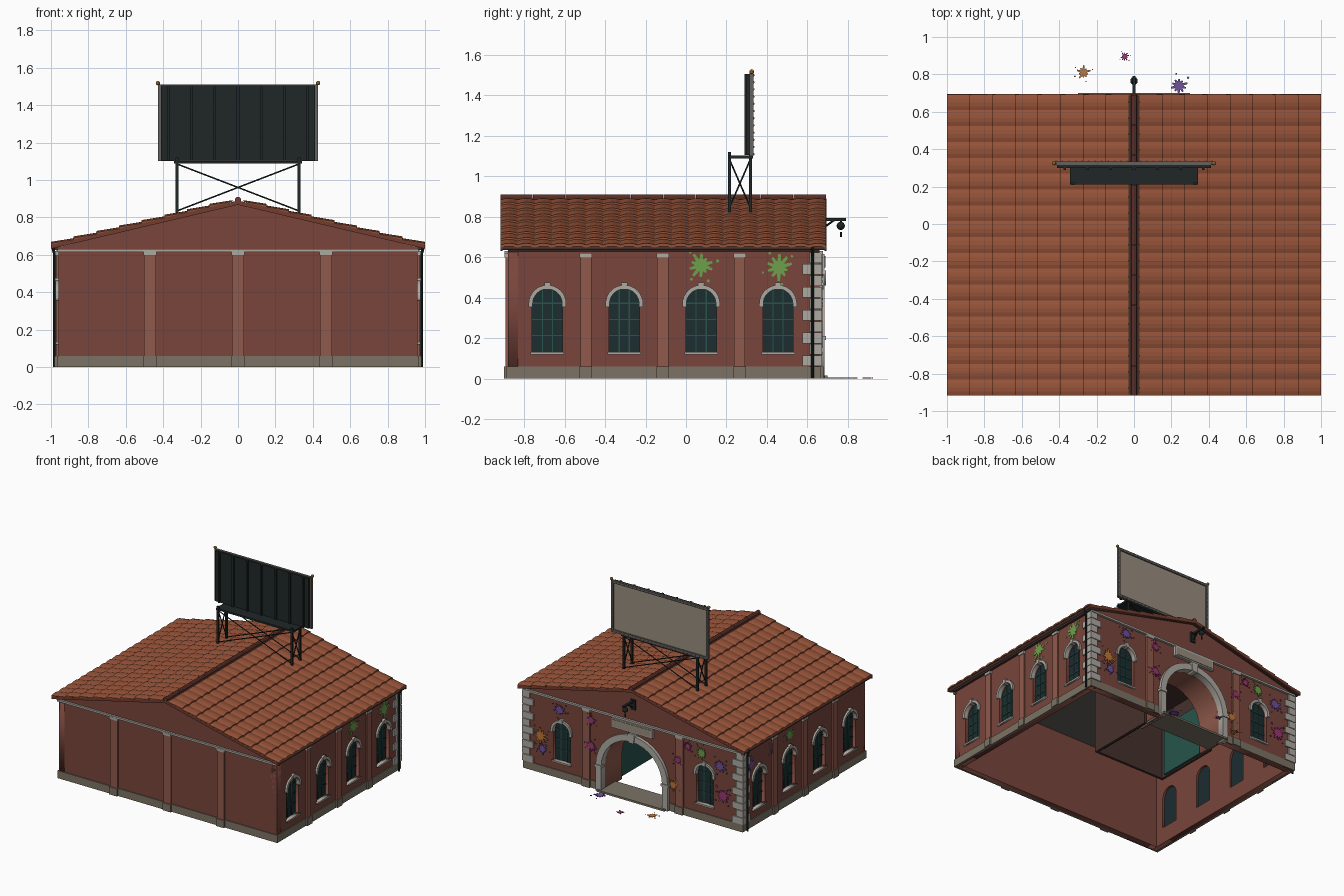
import bpy, bmesh, math, random
from mathutils import Matrix, Vector

if "Cube" in bpy.data.objects:
    bpy.data.objects.remove(bpy.data.objects["Cube"])
random.seed(4)

COL = dict(brick=(.19, .06, .045), pier=(.28, .1, .07), stone=(.42, .4, .36), plinth=(.2, .17, .13),
           metal=(.014, .02, .02), glass=(.012, .026, .03), cream=(.32, .27, .21), brass=(.4, .22, .05),
           green=(.02, .09, .07), grey=(.13, .12, .11), dark=(.06, .03, .025),
           tile0=(.3, .085, .04), tile1=(.23, .06, .03), tile2=(.36, .12, .055), tile3=(.17, .045, .028),
           p_green=(.15, .35, .07), p_purple=(.16, .08, .32), p_pink=(.32, .04, .17), p_orange=(.5, .18, .04))

def mat(c):
    m = bpy.data.materials.get(c) or bpy.data.materials.new(c)
    m.diffuse_color = (*COL[c], 1)
    m.use_nodes = True
    m.node_tree.nodes["Principled BSDF"].inputs["Base Color"].default_value = m.diffuse_color
    return m

def add(name, mesh, *cols):
    mesh.materials.clear()
    for c in cols:
        mesh.materials.append(mat(c))
    ob = bpy.data.objects.new(name, mesh)
    bpy.context.collection.objects.link(ob)
    return ob

def from_bm(name, bm, *cols):
    me = bpy.data.meshes.new(name)
    bm.to_mesh(me)
    bm.free()
    return add(name, me, *cols)

def boxes(name, items, c):
    bm = bmesh.new()
    for x0, x1, y0, y1, z0, z1 in items:
        m = Matrix.Translation(((x0 + x1) / 2, (y0 + y1) / 2, (z0 + z1) / 2))
        m = m @ Matrix.Diagonal((abs(x1 - x0), abs(y1 - y0), abs(z1 - z0), 1))
        bmesh.ops.create_cube(bm, size=1, matrix=m)
    return from_bm(name, bm, c)

def rods(name, segs, r, c, n=8):
    bm = bmesh.new()
    for a, b in segs:
        a, b = Vector(a), Vector(b)
        m = Matrix.Translation((a + b) / 2) @ (b - a).to_track_quat('Z', 'Y').to_matrix().to_4x4()
        bmesh.ops.create_cone(bm, cap_ends=True, segments=n, radius1=r, radius2=r, depth=(b - a).length, matrix=m)
    return from_bm(name, bm, c)

def balls(name, pts, r, c, sub=1):
    bm = bmesh.new()
    for p in pts:
        bmesh.ops.create_icosphere(bm, subdivisions=sub, radius=r, matrix=Matrix.Translation(p))
    return from_bm(name, bm, c)

def panel(name, loops, plane, pos, thick, c):
    """Filled outline with holes, extruded across the given plane."""
    cu = bpy.data.curves.new(name, 'CURVE')
    cu.dimensions, cu.fill_mode, cu.extrude = '2D', 'BOTH', thick / 2
    for lp in loops:
        sp = cu.splines.new('POLY')
        sp.points.add(len(lp) - 1)
        for p, (u, v) in zip(sp.points, lp):
            p.co = (u, v, 0, 1)
        sp.use_cyclic_u = True
    ob = bpy.data.objects.new(name, cu)
    bpy.context.collection.objects.link(ob)
    dg = bpy.context.evaluated_depsgraph_get()
    me = bpy.data.meshes.new_from_object(ob.evaluated_get(dg))
    bpy.data.objects.remove(ob)
    me.transform({'x': Matrix(((0, 0, 1, pos), (1, 0, 0, 0), (0, 1, 0, 0), (0, 0, 0, 1))),
                  'y': Matrix(((1, 0, 0, 0), (0, 0, -1, pos), (0, 1, 0, 0), (0, 0, 0, 1))),
                  'z': Matrix.Translation((0, 0, pos))}[plane])
    return add(name, me, c)

def arch(u, r, z0, spring, n=16):
    """Round-headed outline, from left foot over the top to right foot."""
    arc = [(u - r * math.cos(math.pi * i / n), spring + r * math.sin(math.pi * i / n)) for i in range(n + 1)]
    return [(u - r, z0)] + arc + [(u + r, z0)]

def ring(u, r0, r1, z0, spring):
    return arch(u, r1, z0, spring) + arch(u, r0, z0, spring)[::-1]

def splat(plane, pos, u, v, r, c, drip=True):
    pts, n = [], 10
    for i in range(n):
        pk = random.uniform(.7, 1.15)
        for f, d in ((.5, 0), (pk, .3), (pk, .6)):
            a = 2 * math.pi * (i + d) / n
            pts.append((u + r * f * math.cos(a), v + r * f * math.sin(a)))
    loops = [pts]
    for i in range(4):
        a, k = 1.6 * i + random.random(), r * random.uniform(.08, .15)
        cu, cv = u + 1.4 * r * math.cos(a), v + 1.4 * r * math.sin(a)
        loops.append([(cu + k * math.cos(t), cv + k * math.sin(t)) for t in (0, 1.05, 2.1, 3.14, 4.2, 5.25)])
    panel("paint_splat", loops, plane, pos, .004, c)

T, WX, WY0, WY1, TOP = .05, .96, -.88, .66, .64
SIDE_WIN, SIDE_PIER = (-.685, -.305, .075, .455), (-.495, -.115, .265)

# Walls: gable ends and window sides
gable = [(WX, TOP), (0, .88), (-WX, TOP)]
door = arch(0, .27, 0, .2, 24)
panel("entrance_wall", [[(-WX, 0)] + door + [(WX, 0)] + gable] + [arch(u, .075, .13, .37) for u in (-.63, .63)],
      'y', WY1 - T / 2, T, 'brick')
panel("plain_wall", [[(-WX, 0), (WX, 0)] + gable], 'y', WY0 + T / 2, T, 'brick')
for s in (-1, 1):
    panel("side_wall", [[(WY0, 0), (WY1, 0), (WY1, TOP), (WY0, TOP)]] + [arch(u, .075, .13, .37) for u in SIDE_WIN],
          'x', s * (WX - T / 2), T, 'brick')
boxes("ceiling", [(-.92, .92, -.84, .62, .62, .63)], 'grey')

# Windows: glass, bars, stone hood and sill
def window(plane, face, s, u):
    panel("window_glass", [arch(u, .076, .129, .37)], plane, face - s * .03, .006, 'glass')
    bars = [[(u + d - .003, .13), (u + d + .003, .13), (u + d + .003, .435), (u + d - .003, .435)] for d in (-.025, .025)]
    panel("window_bars", bars, plane, face - s * .025, .006, 'green')
    bars = [[(u - .075, z), (u + .075, z), (u + .075, z + .006), (u - .075, z + .006)] for z in (.21, .29, .37)]
    panel("window_bars", bars, plane, face - s * .024, .006, 'green')
    key = [(u - .012, .44), (u + .012, .44), (u + .016, .475), (u - .016, .475)]
    panel("window_hood", [ring(u, .073, .093, .355, .37)], plane, face, .03, 'stone')
    panel("window_keystone", [key], plane, face, .038, 'stone')
    panel("window_sill", [[(u - .083, .12), (u + .083, .12), (u + .083, .133), (u - .083, .133)]], plane, face, .03, 'stone')
for s in (-1, 1):
    window('y', WY1, 1, s * .63)
    for u in SIDE_WIN:
        window('x', s * WX, s, u)

# Piers with caps and feet, plinth, cornice, quoins
piers, caps, feet, quoins = [], [], [], []
def pier(u, face, s, side, w):
    for lst, z0, z1, out, g in ((piers, .06, .605, .012, 0), (caps, .6, .62, .018, .003), (feet, 0, .06, .02, .003)):
        a, b = (u - w / 2 - g, u + w / 2 + g), (face - s * .01, face + s * out)
        lst.append((*b, *a, z0, z1) if side else (*a, *b, z0, z1))
for x in (-.47, 0, .47):
    pier(x, WY0, -1, False, .065)
for s in (-1, 1):
    pier(s * .41, WY1, 1, False, .065)
    for y in SIDE_PIER:
        pier(y, s * WX, s, True, .055)
    feet += [(s * .95, s * .967, WY0 - .007, WY1 + .007, 0, .06), (s * .32, s * WX, .65, WY1 + .007, 0, .06)]
    for i in range(10):
        w, z = (.085, .05)[i % 2], .062 + i * .0565
        quoins.append((s * (WX - w), s * .972, WY1 - w, .672, z, z + .052))
feet.append((-WX, WX, WY0 - .007, WY0 + .01, 0, .06))
boxes("piers", piers, 'pier')
boxes("pier_caps", caps, 'stone')
boxes("plinth", feet, 'plinth')
boxes("quoins", quoins, 'stone')
boxes("gable_cornice", [(-.965, .965, WY0 - .016, WY0, .615, .63), (-.965, .965, WY1, WY1 + .018, .617, .632)], 'stone')
boxes("eave_cornice", [(s * .95, s * .98, WY0, WY1, .625, .645) for s in (-1, 1)], 'dark')

# Entrance arch, passage, room behind, threshold, sign board
panel("entrance_arch", [ring(0, .268, .318, 0, .2)], 'y', .66, .05, 'stone')
panel("entrance_keystone", [[(-.022, .46), (.022, .46), (.03, .535), (-.03, .535)]], 'y', .66, .065, 'stone')
boxes("arch_imposts", [(s * .262, s * .325, .65, .692, .19, .21) for s in (-1, 1)], 'stone')
panel("passage_vault", [ring(0, .27, .29, 0, .2)], 'y', .53, .22, 'pier')
boxes("inner_room", [(-.32, -.3, -.06, .5, 0, .55), (.3, .32, -.06, .5, 0, .55),
                     (-.32, .32, -.06, -.04, 0, .55), (-.32, .32, -.06, .5, .54, .56)], 'dark')
boxes("inner_doors", [(s * .285, s * .3, .0, .4, .01, .42) for s in (-1, 1)], 'green')
boxes("threshold", [(-.3, .3, .5, .7, 0, .015)], 'plinth')
boxes("sign_frame", [(-.18, .18, .655, .685, .54, .617)], 'stone')
boxes("sign_face", [(-.168, .168, .68, .689, .55, .607)], 'cream')

# Roof deck and barrel tiles
Y0, Y1 = -.917, .693
panel("roof_deck", [[(-.995, .635), (0, .87), (.995, .635), (.995, .652), (0, .89), (-.995, .652)]],
      'y', (Y0 + Y1) / 2, Y1 - Y0 - .01, 'dark')
bm = bmesh.new()
rows, cols, seg = 8, 19, 4
pitch, w = .97 / rows, (Y1 - Y0) / cols
for s in (-1, 1):
    for i in range(rows):
        xh, xl = .03 + i * pitch - .012 * (i > 0), .03 + (i + 1) * pitch
        for j in range(cols):
            k, hi, lo, un = random.choice((0, 0, 1, 1, 2, 3)), [], [], []
            for q in range(seg + 1):
                y, b = Y0 + w * (j + q / seg), .008 * (1 - (2 * q / seg - 1) ** 2)
                hi.append(bm.verts.new((s * xh, y, .891 - .24 * xh + b)))
                lo.append(bm.verts.new((s * xl, y, .901 - .24 * xl + b)))
                un.append(bm.verts.new((s * xl, y, .889 - .24 * xl + b * .6)))
            for q in range(seg):
                for a, b in ((hi, lo), (lo, un)):
                    f = [a[q], b[q], b[q + 1], a[q + 1]]
                    bm.faces.new(f if s > 0 else f[::-1]).material_index = k
            for q, flip in ((0, 1), (seg, -1)):
                bm.faces.new([hi[q], un[q], lo[q]][::flip * s]).material_index = k
from_bm("roof_tiles", bm, 'tile0', 'tile1', 'tile2', 'tile3')
rods("ridge_cap", [((0, Y0 + i * .161, .893), (0, Y0 + i * .161 + .159, .893)) for i in range(10)], .017, 'tile3', 10)
for y in (Y0 + .004, Y1 - .004):
    panel("barge_board", [[(-1, .632), (0, .867), (1, .632), (1, .652), (0, .89), (-1, .652)]], 'y', y, .01, 'tile3')

# Downpipes
rods("downpipes", [p for s in (-1, 1) for p in (((s * .98, .625, 0), (s * .98, .625, .6)),
                                                ((s * .98, .625, .6), (s * .993, .625, .65)))], .008, 'metal')

# Lamp bracket over the entrance
boxes("lamp_arm", [(-.009, .009, .64, .79, .78, .794), (-.02, .02, .66, .672, .72, .8)], 'metal')
rods("lamp_brace", [((0, .665, .735), (0, .73, .782)), ((0, .765, .785), (0, .765, .755)),
                    ((0, .765, .725), (0, .765, .7))], .005, 'metal')
balls("lamp", [(0, .765, .755)], .021, 'metal', 2)

# Billboard on its roof stand
boxes("board_back", [(-.412, .412, .3, .318, 1.105, 1.505)], 'metal')
boxes("board_ribs", [(x - .007, x + .007, .288, .302, 1.105, 1.505) for x in (-.37, -.25, -.125, 0, .125, .25, .37)], 'metal')
boxes("board_face", [(-.41, .41, .316, .324, 1.115, 1.495)], 'cream')
boxes("board_frame", [(-.428, .428, .315, .333, z, z + .02) for z in (1.1, 1.49)]
      + [(s * .408, s * .428, .315, .333, 1.1, 1.51) for s in (-1, 1)], 'grey')
balls("board_bulbs", [(-.418 + i * .0348, .334, z) for i in range(25) for z in (1.11, 1.5)]
      + [(s * .418, .334, 1.11 + i * .0355) for i in range(1, 11) for s in (-1, 1)], .006, 'cream')
balls("board_finials", [(s * .428, .325, 1.518) for s in (-1, 1)], .012, 'brass', 2)
boxes("stand_walkway", [(-.342, .342, .212, .33, 1.088, 1.102)], 'metal')
boxes("stand_legs", [(s * .325 - .008, s * .325 + .008, y - .007, y + .007, .8, 1.12)
                     for s in (-1, 1) for y in (.215, .318)], 'metal')
rods("stand_braces", [((-s * .325, y, .835), (s * .325, y, 1.085)) for s in (-1, 1) for y in (.215, .318)]
     + [((x, .2665 - s * .05, .85), (x, .2665 + s * .05, 1.08)) for s in (-1, 1) for x in (-.325, .325)], .004, 'metal', 6)

# Paint splats on entrance wall, sides, room wall and ground
for u, v, r, c in ((.64, .55, .05, 'purple'), (.36, .54, .04, 'pink'), (.81, .3, .06, 'orange'), (.79, .2, .045, 'purple'),
                   (.36, .34, .045, 'pink'), (-.49, .56, .035, 'pink'), (-.61, .54, .05, 'green'), (-.77, .48, .055, 'purple'),
                   (-.4, .43, .04, 'pink'), (-.36, .22, .045, 'orange'), (-.8, .25, .06, 'pink')):
    splat('y', .676, u, v, r, 'p_' + c)
for s, u, v, r, c in ((1, .075, .56, .06, 'green'), (1, .46, .55, .06, 'green'), (-1, .56, .5, .045, 'purple'),
                      (-1, .27, .53, .05, 'purple'), (-1, .075, .55, .05, 'green')):
    splat('x', s * .963, u, v, r, 'p_' + c)
splat('y', -.037, .05, .3, .05, 'p_pink')
for u, v, r, c in ((-.27, .81, .036, 'orange'), (-.05, .895, .022, 'pink'), (.24, .74, .046, 'purple')):
    splat('z', .003, u, v, r, 'p_' + c)
